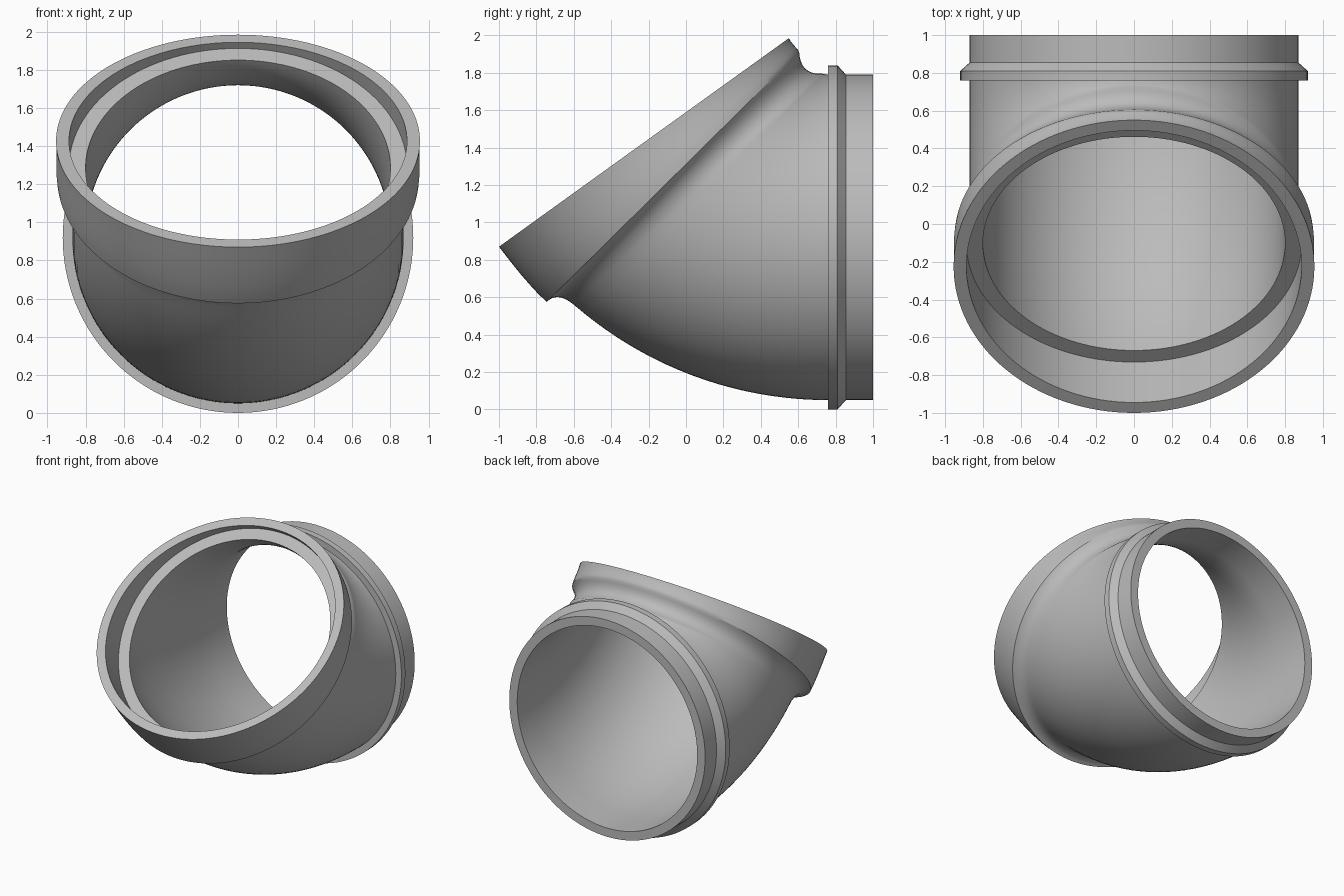
import bpy, bmesh, math
from mathutils import Vector

if "Cube" in bpy.data.objects:
    bpy.data.objects.remove(bpy.data.objects["Cube"], do_unlink=True)

SEGMENTS = 128
AXIS_Z = 0.92                       # height of the spigot axis
PIVOT = Vector((0.78, 2.17))        # bend centre in the (y, z) plane
BEND = 1.25                         # bend radius of the pipe axis
OUTER, BORE, FLANGE = 0.87, 0.80, 0.92
COLLAR, SOCKET = 0.955, 0.887


def section(low, high, half_width):
    """Elliptical section given by its lowest and highest (y, z) points."""
    return Vector(low), Vector(high), half_width


def tilted(centre, degrees, radius):
    """Round section whose plane leans back from the vertical."""
    a = math.radians(degrees)
    up = Vector((math.sin(a), math.cos(a))) * radius
    return section(Vector(centre) - up, Vector(centre) + up, radius)


def upright(y, radius):
    return tilted((y, AXIS_Z), 0, radius)


def on_bend(pivot, bend, degrees, radius):
    a = math.radians(degrees)
    centre = pivot - Vector((math.sin(a), math.cos(a))) * bend
    return tilted(centre, degrees, radius)


def mix(a, b, t):
    return tuple(p + (q - p) * t for p, q in zip(a, b))


def loft(name, sections, material):
    """Skin a closed loop of sections into one hollow shell."""
    bm = bmesh.new()
    rings = []
    for low, high, width in sections:
        mid, arm = (low + high) / 2, (high - low) / 2
        ring = []
        for i in range(SEGMENTS):
            a = math.tau * i / SEGMENTS
            p = mid + arm * math.cos(a)
            ring.append(bm.verts.new((width * math.sin(a), p.x, p.y)))
        rings.append(ring)
    for r, ring in enumerate(rings):
        nxt = rings[(r + 1) % len(rings)]
        for i in range(SEGMENTS):
            j = (i + 1) % SEGMENTS
            bm.faces.new((ring[i], ring[j], nxt[j], nxt[i]))
    bmesh.ops.recalc_face_normals(bm, faces=bm.faces)
    mesh = bpy.data.meshes.new(name)
    bm.to_mesh(mesh)
    bm.free()
    obj = bpy.data.objects.new(name, mesh)
    bpy.context.collection.objects.link(obj)
    mesh.materials.append(material)
    bpy.ops.object.select_all(action='DESELECT')
    obj.select_set(True)
    bpy.context.view_layer.objects.active = obj
    bpy.ops.object.shade_smooth_by_angle(angle=math.radians(30))
    return obj


grey = bpy.data.materials.new("plain grey")
grey.use_nodes = True
grey.diffuse_color = (0.5, 0.5, 0.5, 1)
grey.node_tree.nodes["Principled BSDF"].inputs["Base Color"].default_value = (0.5, 0.5, 0.5, 1)

sections = []

# Collar outside, slightly bent, from the mouth down to its shoulder
mouth = section((-1.0, 0.87), (0.55, 1.985), COLLAR)
shoulder = section((-0.745, 0.575), (0.605, 1.91), 0.95)
collar_pivot = Vector((1.03, 2.33))
sections.append(mouth)
for k in range(1, 6):
    sections.append(on_bend(collar_pivot, 1.546, 54.3 - 9 * k / 6, 0.953))
sections.append(shoulder)

# Concave fillet between collar and neck
neck = section((-0.60, 0.56), (0.73, 1.795), OUTER)
corner = section((-0.6875, 0.6325), (0.6125, 1.7875), OUTER)
for k in range(1, 11):
    t = k / 10
    sections.append(mix(mix(shoulder, corner, t), mix(corner, neck, t), t))

# Curved neck, its underside following the bend
STEPS = 20
for k in range(1, STEPS):
    t = k / STEPS
    a = math.radians(40.6 * (1 - t))
    low = PIVOT - Vector((math.sin(a), math.cos(a))) * (BEND + OUTER)
    low.x -= 0.02 * t
    high = neck[1].lerp(Vector((0.76, AXIS_Z + OUTER)), t)
    sections.append(section(low, high, OUTER))

# Chamfered flange ring, then the plain spigot end
for y, radius in ((0.76, OUTER), (0.76, FLANGE), (0.81, FLANGE),
                  (0.855, OUTER), (1.0, OUTER), (1.0, BORE)):
    sections.append(upright(y, radius))

# Bore following the bend up to the seat
for k in range(25):
    sections.append(on_bend(PIVOT, BEND, 45 * k / 24, BORE))

# Flat seat and socket wall back to the mouth
seat = on_bend(PIVOT, BEND, 45, SOCKET)
mid, arm = (mouth[0] + mouth[1]) / 2, (mouth[1] - mouth[0]) / 2
rim = section(mid - arm * SOCKET / COLLAR, mid + arm * SOCKET / COLLAR, SOCKET)
for k in range(7):
    sections.append(mix(seat, rim, k / 6))

loft("pipe_elbow", sections, grey)
